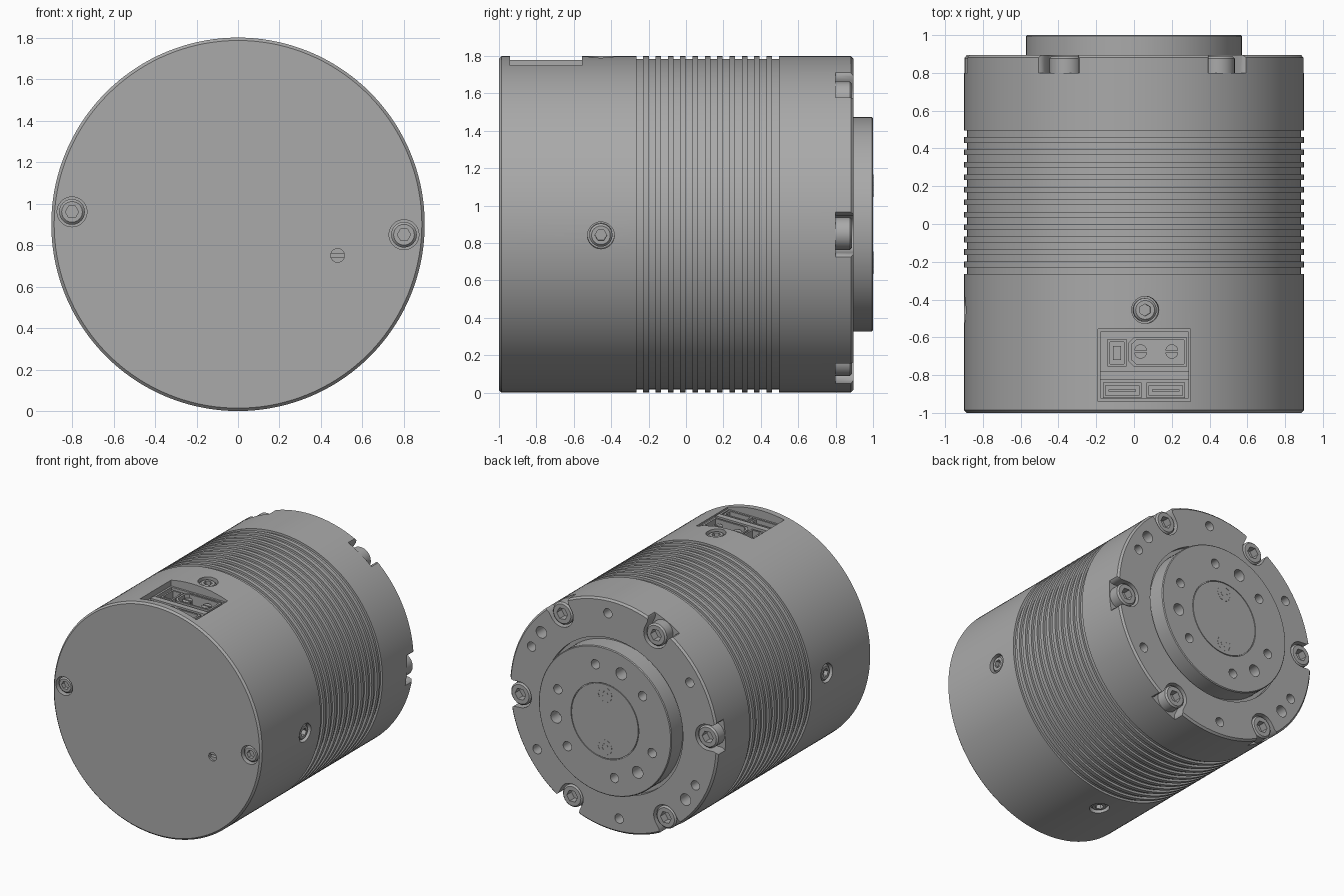
import bpy, bmesh
from math import cos, sin, pi, radians
from mathutils import Matrix, Vector

cube = bpy.data.objects.get("Cube")
if cube:
    bpy.data.objects.remove(cube, do_unlink=True)

R = 0.9
AXIS = Vector((0, 0, R))

grey = bpy.data.materials.new("satin grey metal")
grey.use_nodes = True
colour = (0.40, 0.40, 0.40, 1)
grey.diffuse_color = colour
grey.node_tree.nodes["Principled BSDF"].inputs["Base Color"].default_value = colour


def frame(origin, z, x):
    """Matrix placing local z along z and local x along x."""
    z, x = Vector(z), Vector(x)
    m = Matrix((x, z.cross(x), z)).transposed().to_4x4()
    m.translation = origin
    return m


def radial(deg):
    return Vector((cos(radians(deg)), 0, sin(radians(deg))))


def rear(deg, r, y=0):
    """Frame facing the rear, with local x pointing away from the axis."""
    d = radial(deg)
    return frame(AXIS + d * r + Vector((0, y, 0)), (0, 1, 0), d)


def circle(r, n=24, start=0, end=2 * pi):
    return [(r * cos(start + (end - start) * i / n), r * sin(start + (end - start) * i / n))
            for i in range(n)]


def rect(x0, x1, y0, y1):
    return [(x0, y0), (x1, y0), (x1, y1), (x0, y1)]


def loft(bm, rings, m, closed=False):
    """Skin a list of (polygon, height) rings; cap the ends or close the loop."""
    loops = [[bm.verts.new(m @ Vector((x, y, h))) for x, y in poly] for poly, h in rings]
    n = len(loops[0])
    pairs = list(zip(loops, loops[1:])) + ([(loops[-1], loops[0])] if closed else [])
    for a, b in pairs:
        for i in range(n):
            j = (i + 1) % n
            bm.faces.new((a[i], a[j], b[j], b[i]))
    if not closed:
        bm.faces.new(loops[0][::-1])
        bm.faces.new(loops[-1])


def prism(bm, poly, h0, h1, m=Matrix()):
    loft(bm, [(poly, h0), (poly, h1)], m)


def wall(bm, poly, inner, h0, h1, m=Matrix()):
    loft(bm, [(poly, h0), (poly, h1), (inner, h1), (inner, h0)], m, True)


def finish(name, bm, cutter=None):
    bmesh.ops.recalc_face_normals(bm, faces=bm.faces)
    mesh = bpy.data.meshes.new(name)
    bm.to_mesh(mesh)
    bm.free()
    obj = bpy.data.objects.new(name, mesh)
    bpy.context.scene.collection.objects.link(obj)
    mesh.materials.append(grey)
    bpy.ops.object.select_all(action="DESELECT")
    obj.select_set(True)
    bpy.context.view_layer.objects.active = obj
    if cutter:
        mod = obj.modifiers.new("cuts", "BOOLEAN")
        mod.operation, mod.solver, mod.object = "DIFFERENCE", "EXACT", cutter
        bpy.ops.object.modifier_apply(modifier=mod.name)
        bpy.data.objects.remove(cutter, do_unlink=True)
    bpy.ops.object.shade_smooth_by_angle(angle=radians(30))
    return obj


def cutter_object(bm):
    obj = finish("cutter", bm)
    obj.hide_render = True
    return obj


def socket_screw(bm, m, r, top, bottom, socket):
    """Chamfered round head with a hexagonal socket."""
    hexagon = [(x * k, y * k) for i, (x, y) in enumerate(circle(socket))
               for k in [cos(pi / 6) / cos(radians(i * 15 % 60 - 30))]]
    depth = top - (top - bottom) * 0.6
    loft(bm, [(circle(r), bottom), (circle(r), top - 0.012), (circle(r - 0.012), top),
              (hexagon, top), (hexagon, depth)], m)


# Screw positions
bolt_angles = [-3.5 + 60 * k for k in range(6)]
side_mounts = [frame(AXIS + radial(a) * R + Vector((0, -0.455, 0)), radial(a), (0, 1, 0))
               for a in (-3.8, 86.2, 176.2, 266.2)]
front_mounts = [frame((x, -1, z), (0, -1, 0), (1, 0, 0)) for x, z in ((-0.8, 0.96), (0.8, 0.85))]

# Cuts in the housing: bolt notches, screw recesses, flange holes, port
cuts = bmesh.new()
flare = [(0.05, 0.1), (0.07, 0.108), (0.085, 0.125), (0.09, 0.15), (0.2, 0.15)]
notch = [(x, -y) for x, y in flare[::-1]] + circle(0.1, 16, -pi / 2, -3 * pi / 2) + \
        [(0, 0.1)] + flare
for a in bolt_angles:
    prism(cuts, notch, 0.8, 1.0, rear(a, 0.81))
for m in side_mounts + front_mounts:
    prism(cuts, circle(0.072, 32), -0.06, 0.05, m)
for a in [26.5 + 60 * k for k in range(6)]:
    prism(cuts, circle(0.036), 0.78, 1.0, rear(a, 0.79))
for a in (38, 218):
    prism(cuts, circle(0.045), 0.78, 1.0, rear(a, 0.79))
prism(cuts, circle(0.033), -0.06, 0.05, frame((0.48, -1, 0.75), (0, -1, 0), (1, 0, 0)))
prism(cuts, rect(-0.19, 0.3, -0.94, -0.555), 1.62, 1.95)

# Ribbed cylindrical housing
profile = [(R - 0.014, -1), (R, -0.986)]
pitch, first, width = 0.0659, -0.265, 0.036
for k in range(12):
    y = first + pitch * k
    profile += [(R, y), (R - 0.017, y), (R - 0.017, y + width), (R, y + width)]
profile += [(R, 0.881), (R - 0.014, 0.895), (0.6, 0.895), (0.6, 0.86)]
bm = bmesh.new()
loft(bm, [(circle(r, 144), y) for r, y in profile], rear(0, 0))
finish("housing", bm, cutter_object(cuts))

# Output disc with centre cap seam and mounting holes
cuts = bmesh.new()
for k in range(6):
    prism(cuts, circle(0.036), 0.9, 1.1, rear(19 + 60 * k, 0.43))
for k in range(3):
    prism(cuts, circle(0.046), 0.9, 1.1, rear(-11 + 120 * k, 0.43))
bm = bmesh.new()
seam = [(0.573, 0.85), (0.573, 0.994), (0.567, 1), (0.293, 1), (0.293, 0.992),
        (0.287, 0.992), (0.287, 1)]
loft(bm, [(circle(r, 96), y) for r, y in seam], rear(0, 0))
finish("output_disc", bm, cutter_object(cuts))

# Dashed marks on the centre cap
bm = bmesh.new()
for a in (90, 270):
    for r, dashes in ((0.06, 8), (0.028, 4)):
        for k in range(dashes):
            s = 2 * pi * k / dashes
            e = s + 1.3 * pi / dashes
            arc = circle(r, 5, s, e) + circle(r - 0.006, 5, e, s)
            prism(bm, arc, 0.998, 1.0015, rear(a, 0.205))
finish("cap_marks", bm)

# Screws
bm = bmesh.new()
for a in bolt_angles:
    socket_screw(bm, rear(a, 0.81), 0.087, 0.888, 0.79, 0.047)
finish("flange_bolts", bm)
for name, mounts in (("side_screws", side_mounts), ("front_screws", front_mounts)):
    bm = bmesh.new()
    for m in mounts:
        socket_screw(bm, m, 0.062, -0.012, -0.065, 0.032)
    finish(name, bm)

# Slotted bar inside the small front hole
bm = bmesh.new()
for z0, z1 in ((0.71, 0.742), (0.758, 0.79)):
    prism(bm, rect(0.44, 0.52, -0.985, -0.93), z0, z1)
finish("front_indicator", bm)

# Port frame and divider
bm = bmesh.new()
wall(bm, rect(-0.19, 0.3, -0.94, -0.555), rect(-0.175, 0.285, -0.925, -0.57), 1.61, 1.735)
prism(bm, rect(-0.18, 0.29, -0.825, -0.78), 1.61, 1.745)
finish("port_frame", bm)

# Signal sockets with contact tongues
bm = bmesh.new()
for x0, x1, y0, y1 in ((-0.165, 0.04, -0.922, -0.84), (0.065, 0.27, -0.922, -0.84),
                       (-0.14, -0.04, -0.755, -0.61)):
    w = 0.014
    wall(bm, rect(x0, x1, y0, y1), rect(x0 + w, x1 - w, y0 + w, y1 - w), 1.61, 1.74)
    prism(bm, rect(x0 + 0.03, x1 - 0.03, y0 + 0.035, y1 - 0.035), 1.61, 1.69)
finish("signal_sockets", bm)

# Power socket with a tapered end and two split pins
bm = bmesh.new()
hull = [(0, -0.755), (0.28, -0.755), (0.28, -0.6), (0, -0.6), (-0.03, -0.63), (-0.03, -0.725)]
centre = Vector((0.125, -0.6775))
inner = [(centre.x + (x - centre.x) * 0.9, centre.y + (y - centre.y) * 0.82) for x, y in hull]
wall(bm, hull, inner, 1.61, 1.745)
for x in (0.035, 0.2):
    for side in (0, pi):
        half = [(px + x, py - 0.675 + 0.005 * cos(side))
                for px, py in circle(0.033, 12, side, side + pi) + [(-0.033 * cos(side), 0)]]
        prism(bm, half, 1.61, 1.73)
finish("power_socket", bm)
